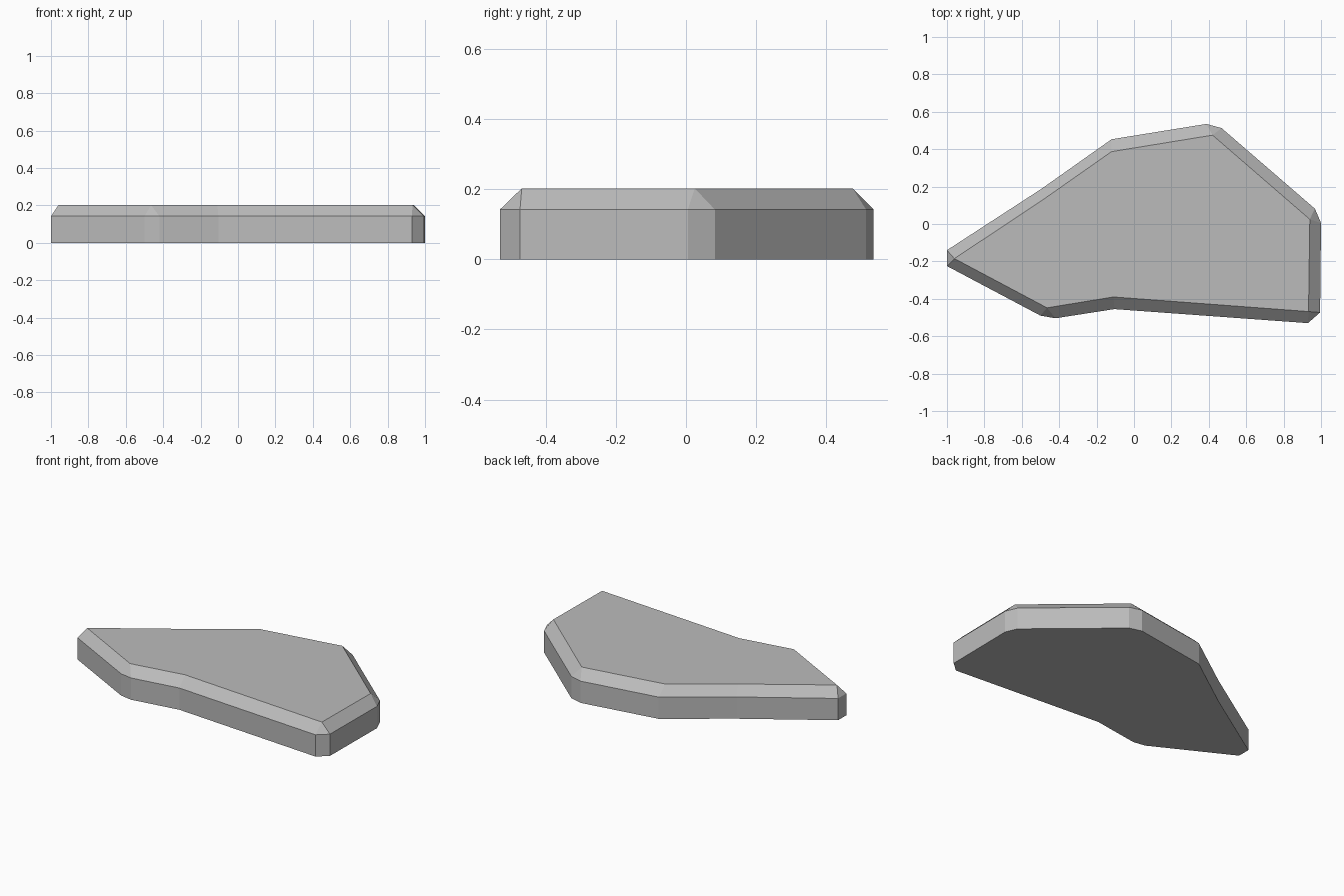
import bpy
import bmesh

cube = bpy.data.objects.get("Cube")
if cube:
    bpy.data.objects.remove(cube, do_unlink=True)

SHOULDER, TOP = 0.142, 0.202

# Each top corner, followed by the one or two rim points it slopes down to
corners = [
    ((-0.96, -0.185), [(-1.0, -0.14), (-1.0, -0.225)]),
    ((-0.465, -0.448), [(-0.50, -0.49), (-0.42, -0.504)]),
    ((-0.11, -0.39), [(-0.105, -0.455)]),
    ((0.933, -0.468), [(0.93, -0.53), (0.995, -0.473)]),
    ((0.94, 0.025), [(1.0, 0.005), (0.967, 0.082)]),
    ((0.42, 0.475), [(0.468, 0.513), (0.387, 0.535)]),
    ((-0.12, 0.387), [(-0.12, 0.453)]),
    ((-0.475, 0.138), [(-0.495, 0.188)]),
]

# Matte grey stone
grey = bpy.data.materials.new("stone grey")
grey.use_nodes = True
color = (0.5, 0.5, 0.5, 1)
grey.diffuse_color = color
bsdf = grey.node_tree.nodes["Principled BSDF"]
bsdf.inputs["Base Color"].default_value = color
bsdf.inputs["Roughness"].default_value = 0.9

bm = bmesh.new()
top, rims = [], []
for (x, y), rim in corners:
    top.append(bm.verts.new((x, y, TOP)))
    rims.append([bm.verts.new((px, py, SHOULDER)) for px, py in rim])

# Flat top and chamfer: a quad per side, a triangle at each cut corner
bm.faces.new(top)
for i, rim in enumerate(rims):
    j = (i + 1) % len(rims)
    if len(rim) == 2:
        bm.faces.new((top[i], rim[0], rim[1]))
    bm.faces.new((top[i], rim[-1], rims[j][0], top[j]))

# Upright walls and flat underside
shoulder = [v for rim in rims for v in rim]
base = [bm.verts.new((v.co.x, v.co.y, 0)) for v in shoulder]
for i in range(len(base)):
    j = (i + 1) % len(base)
    bm.faces.new((shoulder[i], base[i], base[j], shoulder[j]))
bm.faces.new(base[::-1])
bmesh.ops.recalc_face_normals(bm, faces=bm.faces)

mesh = bpy.data.meshes.new("stone_slab")
bm.to_mesh(mesh)
bm.free()
mesh.materials.append(grey)
slab = bpy.data.objects.new("stone_slab", mesh)
bpy.context.collection.objects.link(slab)
